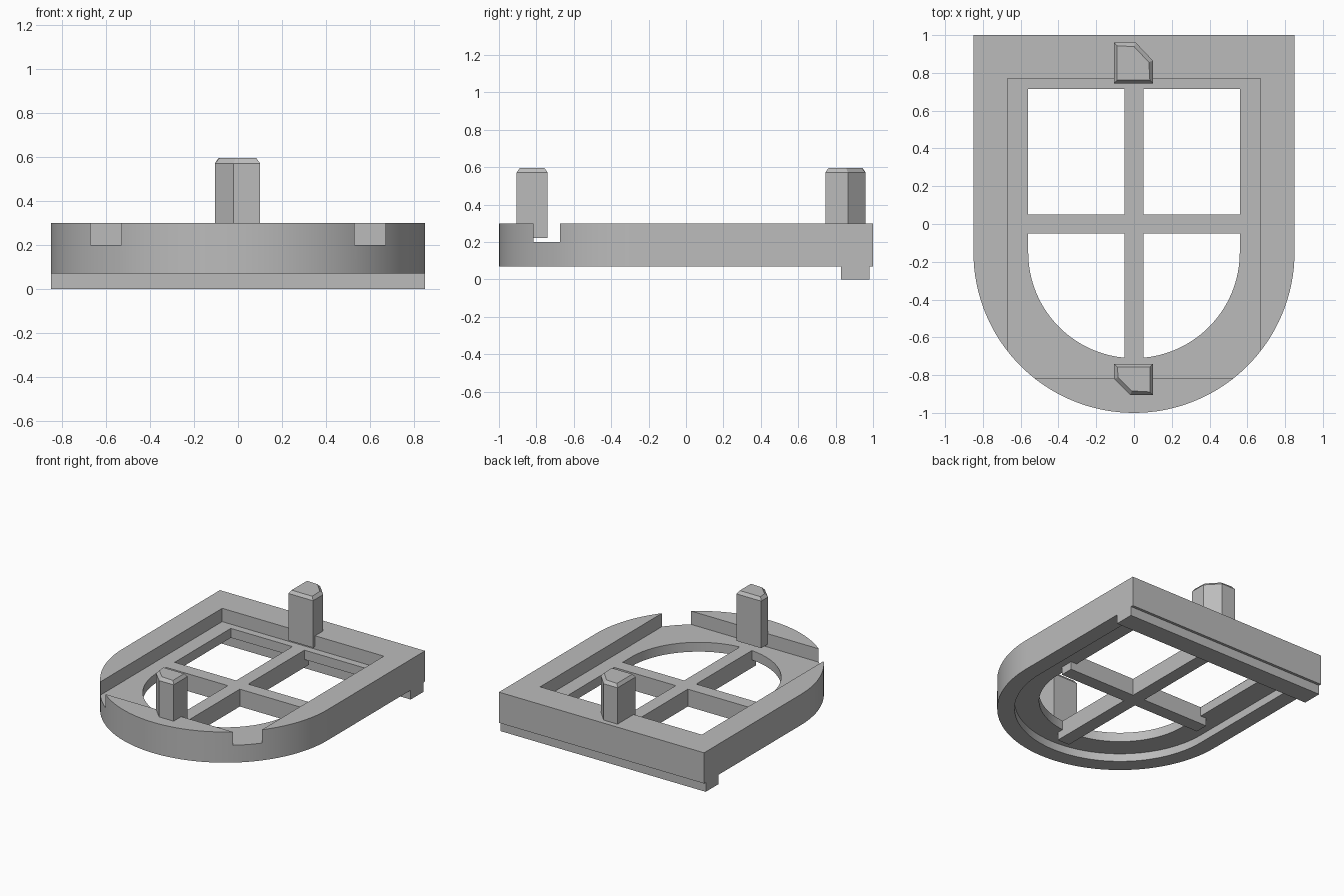
import bpy, bmesh, math

default = bpy.data.objects.get("Cube")
if default:
    bpy.data.objects.remove(default, do_unlink=True)

grey = bpy.data.materials.new("plain_grey")
grey.use_nodes = True
colour = (0.5, 0.5, 0.5, 1)
grey.diffuse_color = colour
grey.node_tree.nodes["Principled BSDF"].inputs["Base Color"].default_value = colour

ARC_Y = -0.15  # centre of the rounded front


def arch(half, back, steps=64):
    """Square-backed outline with a semicircular front, counter-clockwise."""
    pts = [(half, back), (-half, back)]
    for i in range(steps + 1):
        a = math.pi + math.pi * i / steps
        pts.append((half * math.cos(a), ARC_Y + half * math.sin(a)))
    return pts


def rect(x0, x1, y0, y1):
    return [(x0, y0), (x1, y0), (x1, y1), (x0, y1)]


def prism(name, outline, z0, z1, bevel=0):
    """Extrude an outline, optionally with a bevelled top."""
    bm = bmesh.new()
    base = bm.faces.new([bm.verts.new((x, y, z0)) for x, y in outline])
    out = bmesh.ops.extrude_face_region(bm, geom=[base])["geom"]
    bmesh.ops.translate(bm, vec=(0, 0, z1 - z0),
                        verts=[v for v in out if isinstance(v, bmesh.types.BMVert)])
    bmesh.ops.recalc_face_normals(bm, faces=bm.faces)
    if bevel:
        top = max(bm.faces, key=lambda f: f.calc_center_median().z)
        bmesh.ops.inset_region(bm, faces=[top], thickness=bevel)
        bmesh.ops.translate(bm, vec=(0, 0, bevel), verts=top.verts)
    mesh = bpy.data.meshes.new(name)
    bm.to_mesh(mesh)
    bm.free()
    mesh.materials.append(grey)
    obj = bpy.data.objects.new(name, mesh)
    bpy.context.collection.objects.link(obj)
    return obj


def combine(target, tool, operation):
    """Apply a boolean and discard the tool."""
    mod = target.modifiers.new("shape", "BOOLEAN")
    mod.operation, mod.solver, mod.object = operation, "EXACT", tool
    bpy.context.view_layer.update()
    graph = bpy.context.evaluated_depsgraph_get()
    mesh = bpy.data.meshes.new_from_object(target.evaluated_get(graph))
    target.modifiers.clear()
    target.data = mesh
    bpy.data.objects.remove(tool, do_unlink=True)


# Arched frame: top pocket, underside recess and window opening
frame = prism("window_frame", arch(0.85, 1.0), 0.07, 0.30)
combine(frame, prism("top_pocket", rect(-0.67, 0.67, -0.815, 0.77), 0.20, 0.40), "DIFFERENCE")
combine(frame, prism("under_recess", arch(0.73, 0.83), -0.1, 0.13), "DIFFERENCE")
combine(frame, prism("opening", arch(0.56, 0.715), -0.1, 0.25), "DIFFERENCE")

# Crossed window bars, their ends lapping under the frame
bars = prism("crossbar", rect(-0.61, 0.61, -0.05, 0.05), 0.07, 0.20)
combine(bars, prism("upright", rect(-0.05, 0.05, -0.76, 0.77), 0.07, 0.20), "UNION")
combine(frame, bars, "UNION")

# Lip under the back edge
prism("back_lip", rect(-0.85, 0.85, 0.83, 0.98), 0.0, 0.07)

# Posts with one cut corner and a bevelled top
prism("back_post", [(-0.105, 0.745), (0.10, 0.745), (0.10, 0.865),
                    (0.01, 0.96), (-0.105, 0.96)], 0.22, 0.572, 0.023)
prism("front_post", [(-0.105, -0.74), (-0.105, -0.82), (-0.02, -0.905),
                     (0.10, -0.905), (0.10, -0.74)], 0.22, 0.572, 0.023)

# Smooth only the round front
bpy.ops.object.select_all(action="DESELECT")
frame.select_set(True)
bpy.context.view_layer.objects.active = frame
bpy.ops.object.shade_smooth_by_angle(angle=math.radians(25))
